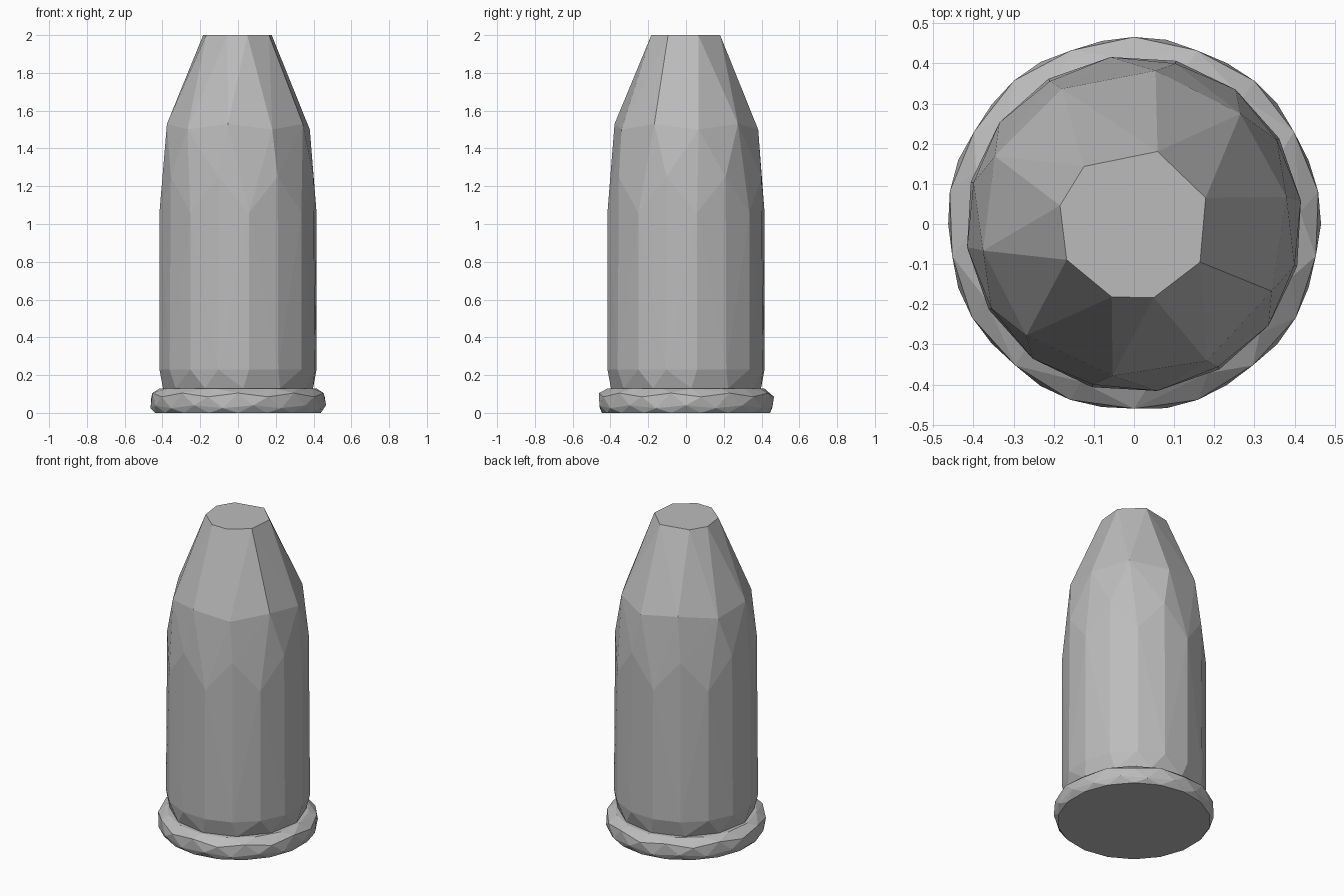
import bpy
import bmesh
from math import sin, cos, radians, pi

if "Cube" in bpy.data.objects:
    bpy.data.objects.remove(bpy.data.objects["Cube"])

grey = bpy.data.materials.new("plain grey")
grey.use_nodes = True
colour = (0.5, 0.5, 0.5, 1)
grey.diffuse_color = colour
grey.node_tree.nodes["Principled BSDF"].inputs["Base Color"].default_value = colour


def ring(sides, radius, z, start=0.0, z_step=0.0, r_step=0.0):
    """Regular ring; every other point can be raised and moved in or out."""
    pts = []
    for i in range(sides):
        a = radians(start) + 2 * pi * i / sides
        r = radius + r_step * (i % 2)
        pts.append((r * cos(a), r * sin(a), z + z_step * (i % 2)))
    return pts


def faceted_solid(name, points):
    """Low-poly solid stretched over rings that have different side counts."""
    bm = bmesh.new()
    for p in points:
        bm.verts.new(p)
    hull = bmesh.ops.convex_hull(bm, input=bm.verts)
    loose = {v for v in hull["geom_interior"] if isinstance(v, bmesh.types.BMVert)}
    bmesh.ops.delete(bm, geom=list(loose), context="VERTS")
    bmesh.ops.dissolve_limit(bm, angle_limit=radians(1), verts=bm.verts, edges=bm.edges)
    bmesh.ops.recalc_face_normals(bm, faces=bm.faces)
    mesh = bpy.data.meshes.new(name)
    bm.to_mesh(mesh)
    bm.free()
    mesh.materials.append(grey)
    obj = bpy.data.objects.new(name, mesh)
    bpy.context.collection.objects.link(obj)
    return obj


# Casing and nose: eight-sided flat tip, staggered shoulder, long straight wall
tip_angles = (166, 131, 72, 20, -30, -75, -107, -152)
tip = [(0.19 * cos(radians(a)), 0.19 * sin(radians(a)), 2.0) for a in tip_angles]
body = (tip
        + ring(10, 0.386, 1.5, 10, 0.03, -0.004)
        + ring(16, 0.42, 1.06, 8, 0.19, -0.007)
        + ring(16, 0.42, 0.23, 8)
        + ring(12, 0.398, 0.13, 4))
faceted_solid("body", body)

# Flared rim at the foot
rim = (ring(16, 0.415, 0.13, 4)
       + ring(18, 0.466, 0.085, 10, 0.02, -0.006)
       + ring(18, 0.466, 0.04, 0, -0.015, -0.003)
       + ring(18, 0.445, 0.0, 10))
faceted_solid("base_rim", rim)
